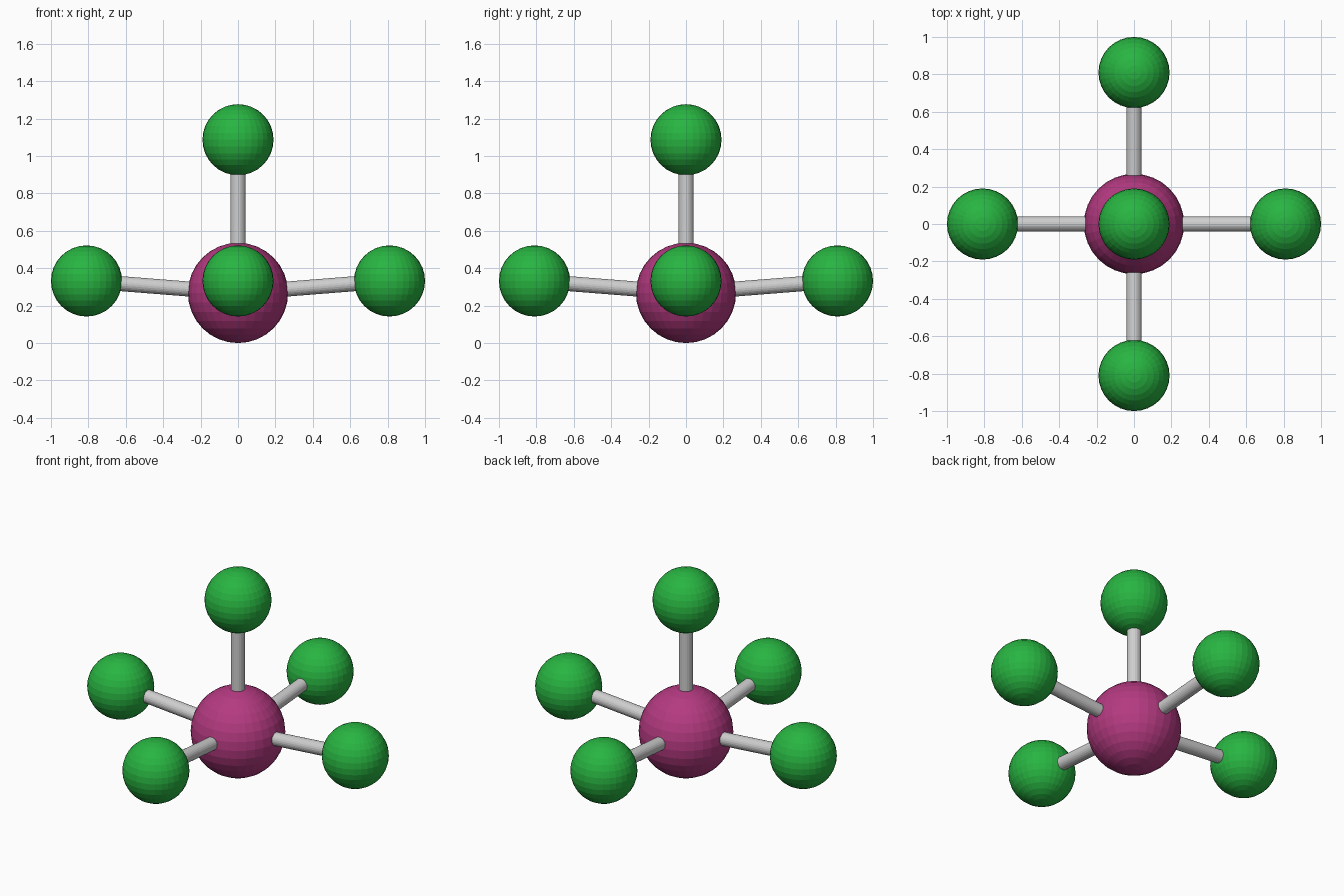
import bpy
from mathutils import Vector

if "Cube" in bpy.data.objects:
    bpy.data.objects.remove(bpy.data.objects["Cube"])


def make_material(name, colour):
    mat = bpy.data.materials.new(name)
    mat.diffuse_color = (*colour, 1.0)
    mat.use_nodes = True
    mat.node_tree.nodes["Principled BSDF"].inputs["Base Color"].default_value = mat.diffuse_color
    return mat


magenta = make_material("magenta", (0.46, 0.042, 0.22))
green = make_material("green", (0.021, 0.46, 0.053))
grey = make_material("light grey", (0.62, 0.62, 0.62))


def ball(name, centre, radius, mat):
    bpy.ops.mesh.primitive_uv_sphere_add(segments=32, ring_count=16,
                                         radius=radius, location=centre)
    obj = bpy.context.object
    obj.name = name
    obj.data.materials.append(mat)


def rod(name, start, end, radius, mat):
    span = end - start
    bpy.ops.mesh.primitive_cylinder_add(vertices=24, radius=radius, depth=span.length,
                                        location=(start + end) / 2)
    obj = bpy.context.object
    obj.name = name
    obj.rotation_mode = 'QUATERNION'
    obj.rotation_quaternion = Vector((0, 0, 1)).rotation_difference(span)
    obj.data.materials.append(mat)


# Central atom
core = Vector((0, 0, 0.268))
ball("central_atom", core, 0.268, magenta)

# Four raised side atoms and one top atom, each with its bond
outer = {
    "right": (0.81, 0, 0.332),
    "left": (-0.81, 0, 0.332),
    "back": (0, 0.81, 0.332),
    "front": (0, -0.81, 0.332),
    "top": (0, 0, 1.087),
}
for side, place in outer.items():
    centre = Vector(place)
    ball(side + "_atom", centre, 0.19, green)
    rod(side + "_bond", core, centre, 0.04, grey)
